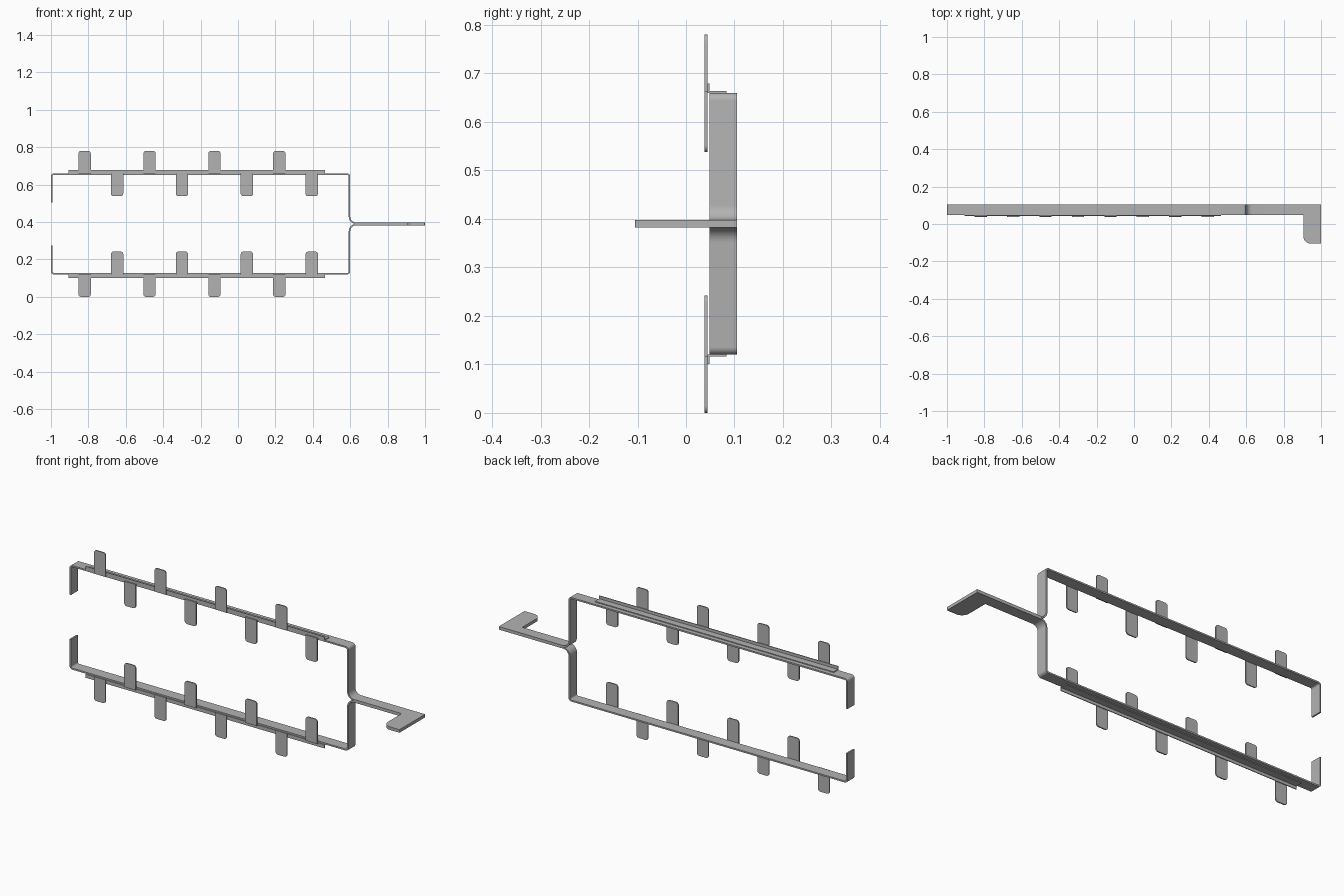
import bpy, bmesh, math
from mathutils import Vector

if "Cube" in bpy.data.objects:
    bpy.data.objects.remove(bpy.data.objects["Cube"])

MID = 0.39          # mirror height between upper and lower halves
T = 0.008           # strip thickness

steel = bpy.data.materials.new("grey_steel")
steel.diffuse_color = (0.45, 0.45, 0.45, 1)
steel.use_nodes = True
steel.node_tree.nodes["Principled BSDF"].inputs["Base Color"].default_value = steel.diffuse_color


def finish(name, bm, lower):
    if lower:
        for v in bm.verts:
            v.co.z = 2 * MID - v.co.z
    bmesh.ops.recalc_face_normals(bm, faces=bm.faces)
    me = bpy.data.meshes.new(name)
    bm.to_mesh(me)
    bm.free()
    me.materials.append(steel)
    ob = bpy.data.objects.new(name, me)
    bpy.context.collection.objects.link(ob)
    bpy.ops.object.select_all(action='DESELECT')
    ob.select_set(True)
    bpy.context.view_layer.objects.active = ob
    bpy.ops.object.shade_smooth_by_angle(angle=math.radians(30))


def rounded(pts, closed, n=8):
    """2D points (u, v, radius) -> list of points with rounded corners."""
    out = []
    for i, (u, v, r) in enumerate(pts):
        p = Vector((u, v))
        if r == 0 or (not closed and i in (0, len(pts) - 1)):
            out.append(p)
            continue
        a = (Vector(pts[i - 1][:2]) - p).normalized()
        b = (Vector(pts[(i + 1) % len(pts)][:2]) - p).normalized()
        c = p + (a + b) * r          # all corners are right angles
        for k in range(n + 1):
            t = k / n * math.pi / 2
            out.append(c - b * r * math.cos(t) - a * r * math.sin(t))
    return out


def prism(bm, outline, to3d, depth):
    """Extrude a 2D outline along a vector."""
    f = bm.faces.new([bm.verts.new(to3d(p)) for p in outline])
    ext = bmesh.ops.extrude_face_region(bm, geom=[f])
    bmesh.ops.translate(bm, vec=depth,
                        verts=[g for g in ext['geom'] if isinstance(g, bmesh.types.BMVert)])


def strip(bm, path, y0, y1):
    """Flat bar of thickness T following an xz centreline."""
    rings = []
    for i, p in enumerate(path):
        d = (path[min(i + 1, len(path) - 1)] - path[max(i - 1, 0)]).normalized()
        nrm = Vector((-d.y, d.x)) * T / 2
        rings.append([bm.verts.new((q.x, y, q.y))
                      for q, y in ((p + nrm, y0), (p + nrm, y1), (p - nrm, y1), (p - nrm, y0))])
    for a, b in zip(rings, rings[1:]):
        for k in range(4):
            bm.faces.new((a[k], a[(k + 1) % 4], b[(k + 1) % 4], b[k]))
    bm.faces.new(rings[0])
    bm.faces.new(rings[-1])


for lower in (False, True):
    side = "lower" if lower else "upper"
    h = T / 2

    # bent frame bar, from the open left end round to the handle
    bm = bmesh.new()
    path = rounded([(-1 + h, 0.505, 0), (-1 + h, 0.66 - h, 0.012), (0.6 - h, 0.66 - h, 0.012),
                    (0.6 - h, MID + h, 0.035), (1.0, MID + h, 0)], False)
    strip(bm, path, 0.048, 0.105)
    finish(side + "_frame_bar", bm, lower)

    # hooked end of the handle
    bm = bmesh.new()
    hook = rounded([(0.905, 0.048, 0), (0.905, -0.105, 0.04), (1.0, -0.105, 0.004),
                    (1.0, 0.048, 0)], True)
    prism(bm, hook, lambda p: (p.x, p.y, MID), (0, 0, T))
    finish(side + "_handle_hook", bm, lower)

    # angle rail lying on the frame bar
    bm = bmesh.new()
    angle = [Vector(p) for p in ((0.083, 0.66), (0.083, 0.664), (0.048, 0.664),
                                 (0.048, 0.679), (0.044, 0.679), (0.044, 0.66))]
    prism(bm, angle, lambda p: (-0.905, p.x, p.y), (1.37, 0, 0))
    finish(side + "_angle_rail", bm, lower)

    # alternating outward and inward tabs
    for i in range(8):
        x = -0.82 + i * 0.1735
        w = 0.033
        z0, z1 = (0.657, 0.78) if i % 2 == 0 else (0.664, 0.538)
        bm = bmesh.new()
        tab = rounded([(x - w, z0, 0), (x - w, z1, 0.014), (x + w, z1, 0.014), (x + w, z0, 0)],
                      True, 5)
        prism(bm, tab, lambda p: (p.x, 0.038, p.y), (0, 0.006, 0))
        finish(f"{side}_tab_{i + 1}", bm, lower)
